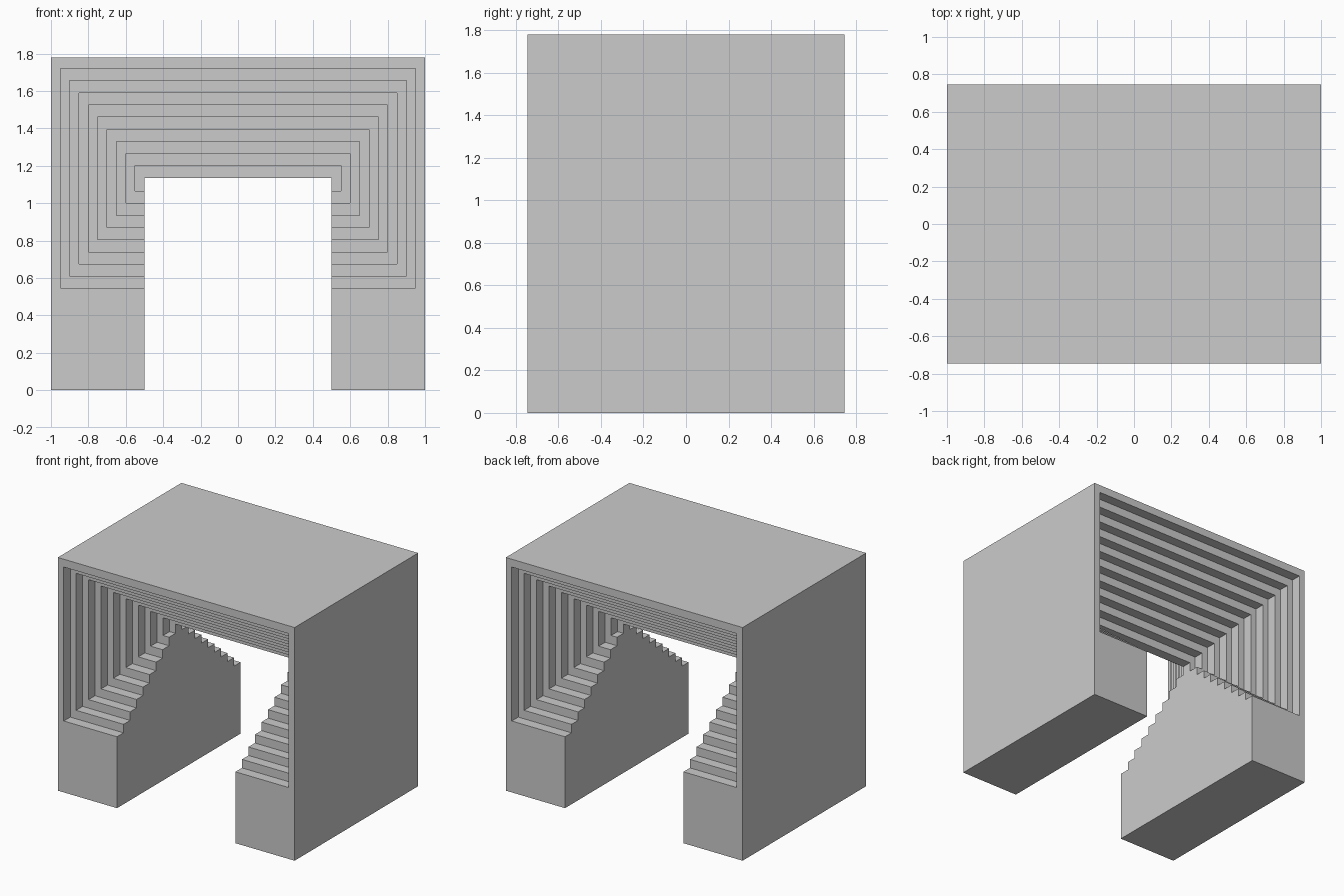
import bpy, bmesh
from mathutils import Matrix

if "Cube" in bpy.data.objects:
    bpy.data.objects.remove(bpy.data.objects["Cube"])

HALF_W, HALF_D, HEIGHT = 1.0, 0.745, 1.78
STEPS = 9                                # recesses on each side of the centre slab
SLAB = 2 * HALF_D / (2 * STEPS + 1)      # depth of one step


def boxes_object(name, boxes):
    """One object made of boxes given as (x0, x1, y0, y1, z0, z1)."""
    bm = bmesh.new()
    for x0, x1, y0, y1, z0, z1 in boxes:
        centre = Matrix.Translation(((x0 + x1) / 2, (y0 + y1) / 2, (z0 + z1) / 2))
        scale = Matrix.Diagonal((x1 - x0, y1 - y0, z1 - z0, 1))
        bmesh.ops.create_cube(bm, size=1, matrix=centre @ scale)
    mesh = bpy.data.meshes.new(name)
    bm.to_mesh(mesh)
    bm.free()
    obj = bpy.data.objects.new(name, mesh)
    bpy.context.collection.objects.link(obj)
    return obj


def cut(target, boxes):
    cutter = boxes_object("cutter", boxes)
    cutter.hide_render = True
    mod = target.modifiers.new("cut", 'BOOLEAN')
    mod.operation, mod.solver, mod.object = 'DIFFERENCE', 'EXACT', cutter
    bpy.context.view_layer.objects.active = target
    bpy.ops.object.modifier_apply(modifier=mod.name)
    bpy.data.objects.remove(cutter)


# Solid block of the archway
arch = boxes_object("stepped_archway", [(-HALF_W, HALF_W, -HALF_D, HALF_D, 0, HEIGHT)])

# Passage straight through the block
cut(arch, [(-0.5, 0.5, -1, 1, -0.5, 1.135)])

# Nested recesses, shrinking towards the middle from the front and the back
for k in range(STEPS):
    w = 0.95 - 0.05 * k
    bottom, top = 0.545 + 0.065 * k, 1.72 - 0.065 * k
    y = HALF_D - (k + 1) * SLAB
    cut(arch, [(-w, w, -1, -y, bottom, top), (-w, w, y, 1, bottom, top)])
